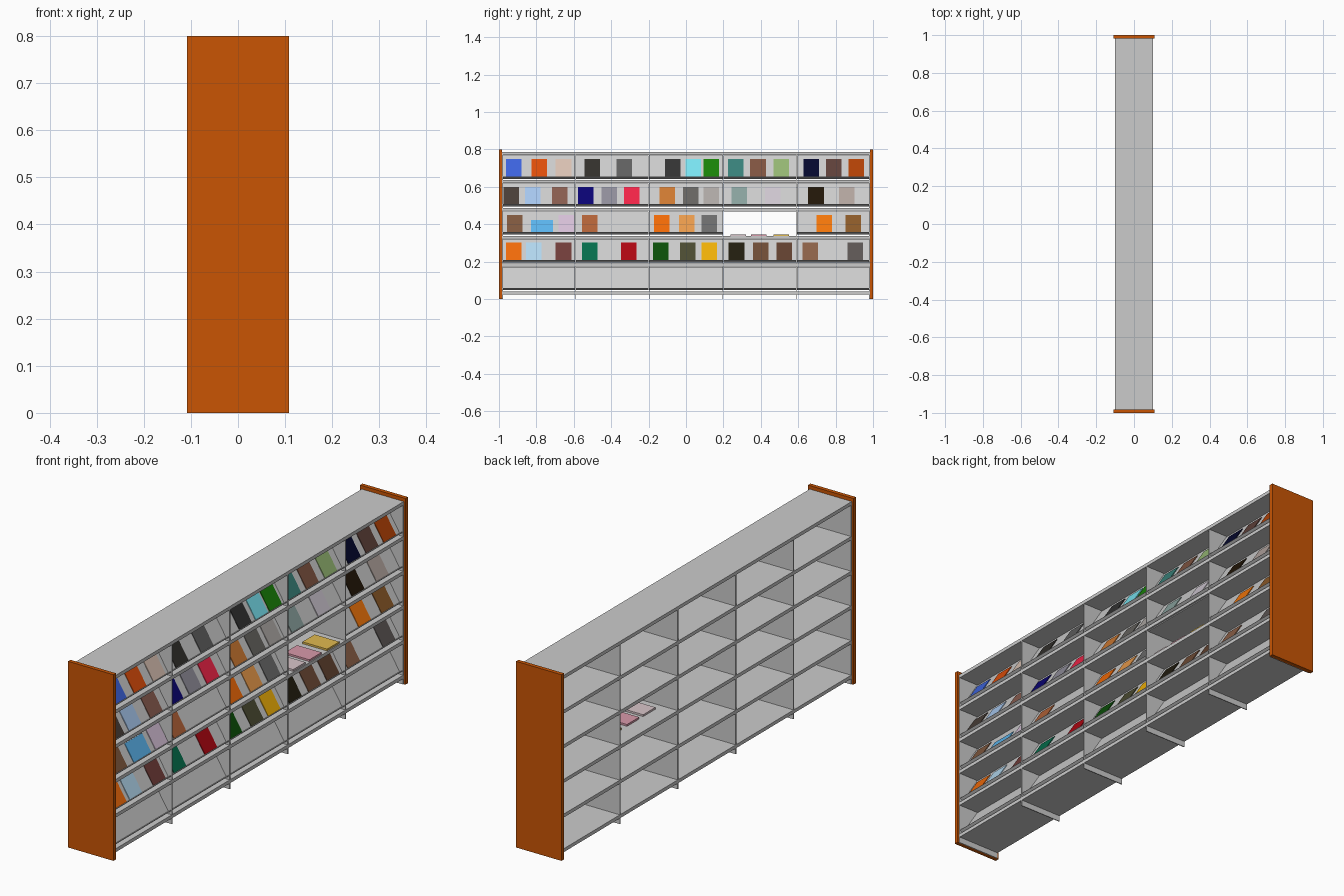
import bpy
from math import radians, tan
from mathutils import Matrix, Vector

if "Cube" in bpy.data.objects:
    bpy.data.objects.remove(bpy.data.objects["Cube"])

LEAN = radians(-32)
PITCH, Z0 = 0.149, 0.04           # shelf spacing and lowest shelf top
DIV = [-0.981, -0.59, -0.197, 0.197, 0.59, 0.981]
OPEN_BAY, OPEN_ROW = 3, 2         # compartment whose flap is stowed
MATS = {}


def material(hexa):
    if hexa not in MATS:
        m = bpy.data.materials.new("colour_" + hexa)
        lin = [(int(hexa[i:i + 2], 16) / 255) ** 2.2 for i in (0, 2, 4)]
        m.diffuse_color = (*lin, 1)
        m.use_nodes = True
        m.node_tree.nodes["Principled BSDF"].inputs["Base Color"].default_value = m.diffuse_color
        MATS[hexa] = m
    return MATS[hexa]


def box(name, size, loc, colour=None, frame=Matrix()):
    bpy.ops.mesh.primitive_cube_add(size=1)
    o = bpy.context.object
    o.name = name
    o.matrix_world = frame @ Matrix.Translation(loc) @ Matrix.Diagonal((*size, 1))
    if colour:
        o.data.materials.append(material(colour))
    return o


def flap_frame(row):
    # origin at the foot of the sloping flap, local z running up its face
    return Matrix.Translation((0.085, 0, Z0 + PITCH * row + 0.009)) @ Matrix.Rotation(LEAN, 4, 'Y')


# Coloured end panels
for s, n in ((-1, "front"), (1, "back")):
    box(n + "_end_panel", (0.216, 0.017, 0.8), (0, s * 0.9915, 0.4), "C8560C")

# Upright dividers, reaching the floor as feet
for y in DIV:
    box("divider", (0.2, 0.004, 0.78), (0, y, 0.39))

# Horizontal shelves
for i in range(6):
    box("shelf", (0.2, 1.966, 0.015), (0, 0, Z0 + PITCH * i - 0.0075))

# Sloping display flaps with ledges
for row in range(5):
    for bay in range(5):
        y, w = (DIV[bay] + DIV[bay + 1]) / 2, DIV[bay + 1] - DIV[bay] - 0.006
        if (bay, row) == (OPEN_BAY, OPEN_ROW):
            box("stowed_flap", (0.145, w, 0.004), (0.02, y, Z0 + PITCH * (row + 1) - 0.017))
            continue
        f = flap_frame(row)
        box("flap", (0.004, w, 0.144), (-0.002, y, 0.072), None, f)
        box("flap_ledge", (0.018, w, 0.003), (0.007, y, 0.0015), None, f)

# Magazines leaning on the flaps: position along the row and cover colour
ROWS = {
    4: "-.92 3F63DC -.785 DC4E12 -.655 D8BFB0 -.5 35332F -.33 5F5F5F -.07 353535 .04 78E2F0 "
       ".135 1E8010 .265 3B7F78 .385 7E5442 .51 93B572 .67 0C1030 .79 5E423C .91 B0430E",
    3: "-.935 4A403A -.82 A5C6EE -.675 875C50 -.535 120B72 -.41 8E8C98 -.29 F02848 -.1 CC7834 "
       ".025 666460 .135 ABA6A2 .285 88A09C .465 CCC4CE .695 261C10 .86 B0A29C",
    2: "-.915 7E5840 -.64 D4BED6 -.515 B0623A -.13 F0690F .005 E8984C .125 6B6B6B "
       ".74 F27512 .895 8A5A2C",
    1: "-.92 F06A12 -.815 B0D6EE -.655 703F3C -.515 0C6C4C -.305 AC0E18 -.135 124E10 .01 4C4C34 "
       ".125 EEAE10 .27 262216 .4 6E4C38 .525 604232 .665 8A6048 .905 5C5654",
}
W, H, T = 0.083, 0.117, 0.003
for row, text in ROWS.items():
    items = text.split()
    for y, col in zip(items[::2], items[1::2]):
        box("magazine", (T, W, H), (T / 2, float(y), 0.003 + H / 2), col, flap_frame(row))
box("landscape_magazine", (T, H, W), (T / 2, -0.77, 0.003 + W / 2), "5BB2EC", flap_frame(2))

# Magazines lying flat in the open compartment
zf = Z0 + PITCH * OPEN_ROW
for y, col in ((0.28, "D8C4C8"), (0.39, "D898A8"), (0.51, "E0B850")):
    box("flat_magazine", (H, W, 0.008), (0.037, y, zf + 0.004), col)
